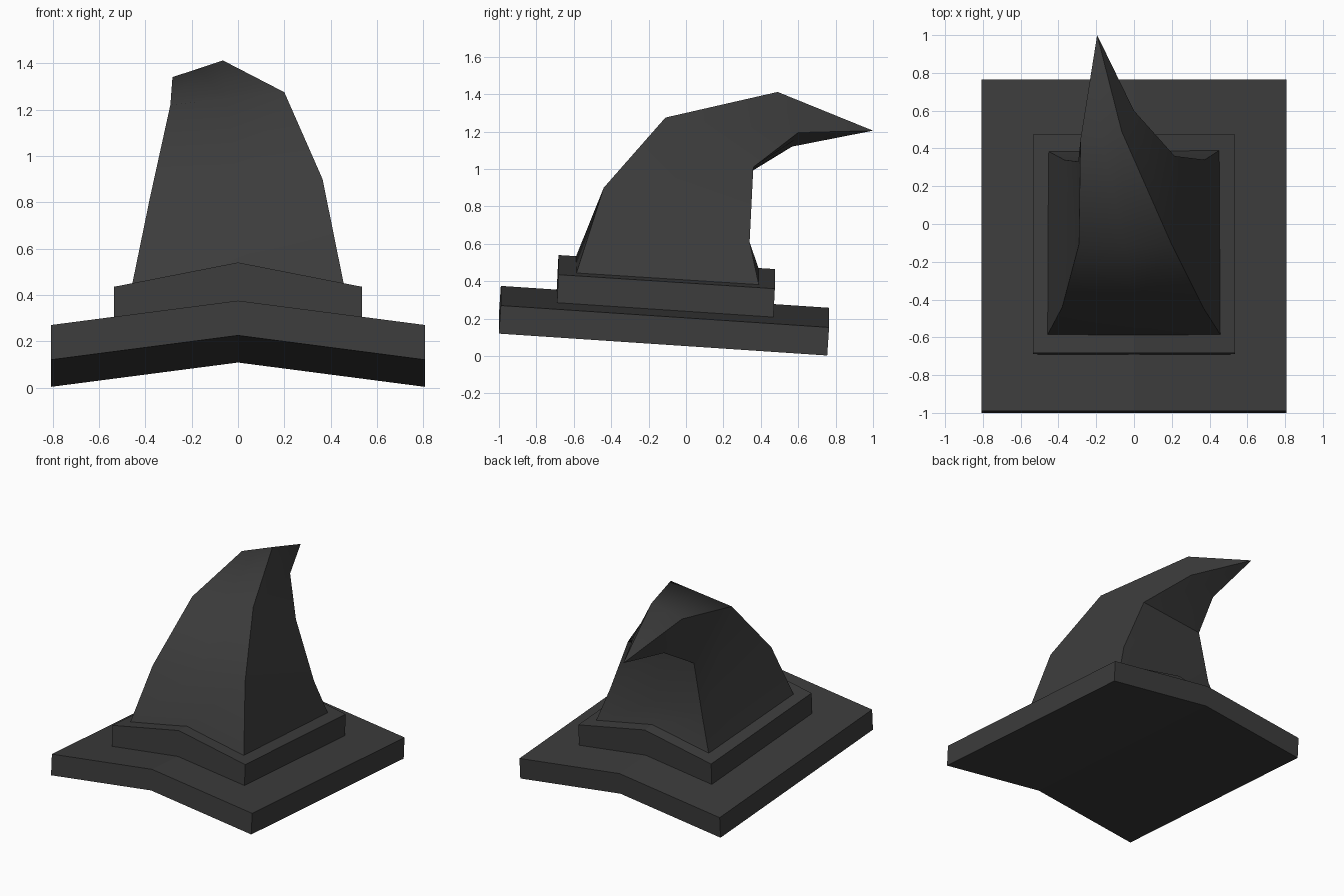
import bpy
import bmesh
from math import radians
from mathutils import Vector

cube = bpy.data.objects.get("Cube")
if cube:
    bpy.data.objects.remove(cube, do_unlink=True)

charcoal = bpy.data.materials.new("charcoal")
charcoal.use_nodes = True
colour = (0.045, 0.045, 0.045, 1)
charcoal.diffuse_color = colour
charcoal.node_tree.nodes["Principled BSDF"].inputs["Base Color"].default_value = colour


def loft(name, rings, tip=None, capped=False):
    """Skin a stack of equal-length rings, ending in a point or flat caps."""
    bm = bmesh.new()
    loops = [[bm.verts.new(p) for p in ring] for ring in rings]
    n = len(loops[0])
    for a, b in zip(loops, loops[1:]):
        for i in range(n):
            j = (i + 1) % n
            bm.faces.new((a[i], a[j], b[j], b[i]))
    if capped:
        bm.faces.new(loops[0])
        bm.faces.new(loops[-1])
    if tip:
        point = bm.verts.new(tip)
        for i in range(n):
            bm.faces.new((loops[-1][i], loops[-1][(i + 1) % n], point))
    bmesh.ops.recalc_face_normals(bm, faces=bm.faces)
    mesh = bpy.data.meshes.new(name)
    bm.to_mesh(mesh)
    bm.free()
    mesh.materials.append(charcoal)
    obj = bpy.data.objects.new(name, mesh)
    bpy.context.collection.objects.link(obj)
    return obj


def bent_slab(name, half, front, back, thick, rise=0.105):
    """Roof-shaped slab; front and back give (y, z) of the top side corners."""
    rings = []
    for y, z in (front, back):
        top = [(x, y, z + (0 if x else rise)) for x in (-half, 0, half)]
        under = [(x, y - 0.01, h - thick) for x, _, h in reversed(top)]
        rings.append(top + under)
    return loft(name, rings, capped=True)


# Stepped brim
bent_slab("lower_brim", 0.807, (-0.99, 0.27), (0.765, 0.153), 0.15)
bent_slab("upper_brim", 0.535, (-0.682, 0.435), (0.475, 0.36), 0.2)


# Curling crown: each ring is front -x, front +x, back +x, back -x
def crown_ring(corners, lift=0.0):
    a, b, c, d = map(Vector, corners)
    up = Vector((0, 0, lift))
    return [a, (a + b) / 2 + up, b, c, (c + d) / 2 + up, d]


crown = loft("crown", [
    crown_ring([(-0.458, -0.587, 0.44), (0.458, -0.587, 0.44),
                (0.455, 0.392, 0.37), (-0.455, 0.386, 0.37)], 0.095),
    crown_ring([(-0.38, -0.44, 0.82), (0.365, -0.44, 0.9),
                (0.375, 0.34, 0.61), (-0.37, 0.34, 0.61)]),
    crown_ring([(-0.292, -0.11, 1.22), (0.2, -0.11, 1.275),
                (0.215, 0.36, 1.01), (-0.295, 0.33, 0.975)]),
    crown_ring([(-0.283, 0.45, 1.34), (-0.065, 0.49, 1.412),
                (0.0, 0.6, 1.195), (-0.22, 0.567, 1.12)]),
], tip=(-0.195, 1.0, 1.205))

bpy.ops.object.select_all(action="DESELECT")
crown.select_set(True)
bpy.context.view_layer.objects.active = crown
bpy.ops.object.shade_smooth_by_angle(angle=radians(40))
